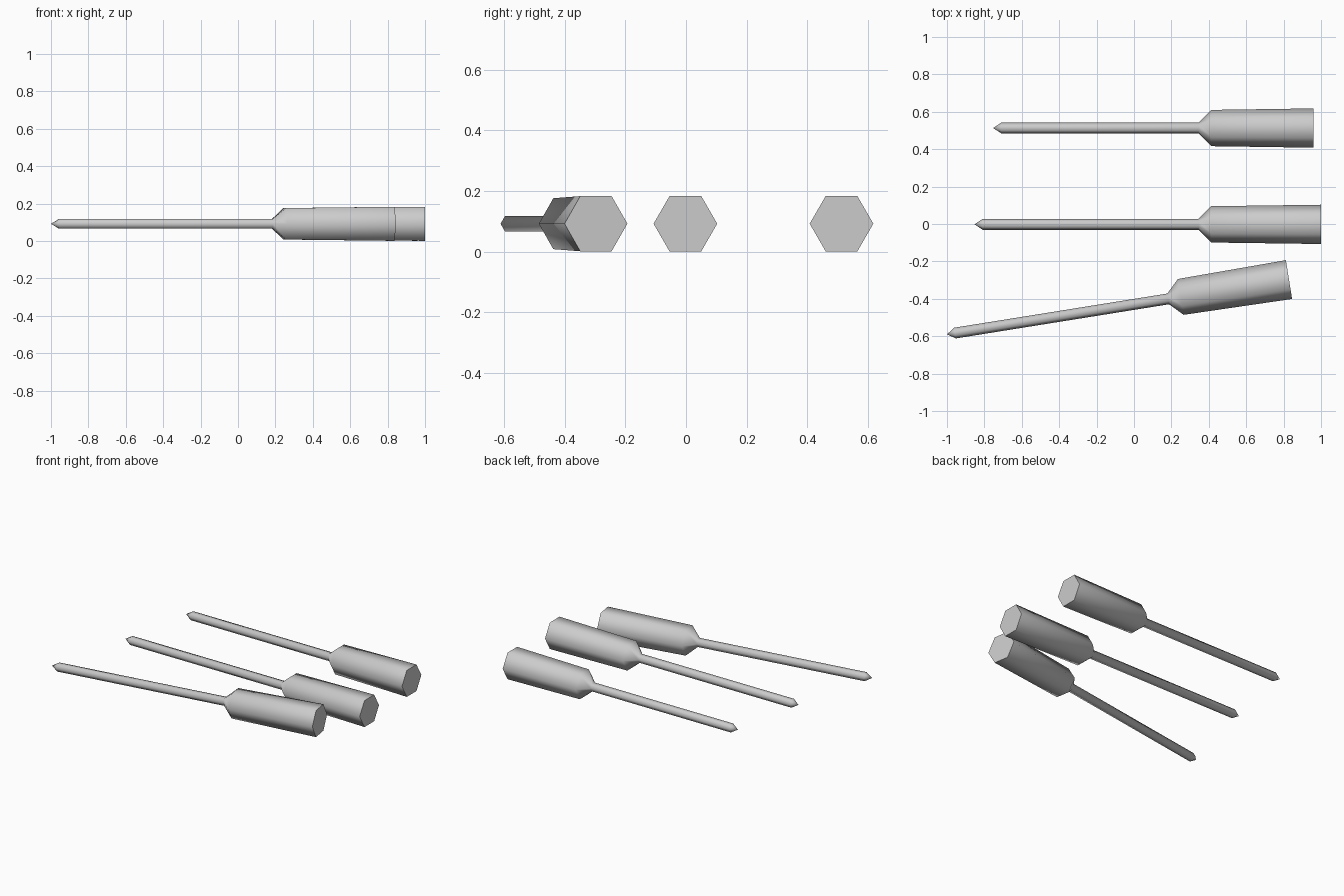
import bpy
import bmesh
import math
from mathutils import Vector

cube = bpy.data.objects.get("Cube")
if cube:
    bpy.data.objects.remove(cube, do_unlink=True)

SIDES = 6
SHAFT_R, NECK_R, END_R = 0.029, 0.097, 0.105
AXIS_Z = 0.092

metal = bpy.data.materials.new("plain_grey")
metal.use_nodes = True
grey = (0.6, 0.6, 0.6, 1)
metal.diffuse_color = grey
metal.node_tree.nodes["Principled BSDF"].inputs["Base Color"].default_value = grey


def make_tool(name, tip, turn, shaft_end, length):
    """Six-sided tool lying along +x from its tip, turned about z."""
    bm = bmesh.new()
    # pointed tip, thin shaft, flared neck, slightly tapering handle
    profile = [(0.044, SHAFT_R), (shaft_end, SHAFT_R),
               (shaft_end + 0.068, NECK_R), (length, END_R)]
    rings = []
    for x, r in profile:
        angles = [math.tau * i / SIDES for i in range(SIDES)]
        rings.append([bm.verts.new((x, r * math.cos(a), r * math.sin(a)))
                      for a in angles])
    apex = bm.verts.new(Vector())
    for i in range(SIDES):
        j = (i + 1) % SIDES
        bm.faces.new((apex, rings[0][j], rings[0][i]))
        for a, b in zip(rings, rings[1:]):
            bm.faces.new((a[i], a[j], b[j], b[i]))
    bm.faces.new(rings[-1])
    bmesh.ops.recalc_face_normals(bm, faces=bm.faces)
    mesh = bpy.data.meshes.new(name)
    bm.to_mesh(mesh)
    bm.free()
    mesh.materials.append(metal)

    obj = bpy.data.objects.new(name, mesh)
    bpy.context.collection.objects.link(obj)
    obj.location = (tip[0], tip[1], AXIS_Z)
    obj.rotation_euler.z = math.radians(turn)

    # smooth around the body, crisp edge at the flat handle end
    bpy.ops.object.select_all(action="DESELECT")
    obj.select_set(True)
    bpy.context.view_layer.objects.active = obj
    bpy.ops.object.shade_smooth_by_angle(angle=math.radians(70))


make_tool("back_screwdriver", (-0.753, 0.513), 0, 1.098, 1.713)
make_tool("middle_screwdriver", (-0.853, -0.002), 0, 1.198, 1.852)
make_tool("front_screwdriver", (-1.0, -0.59), 9.1, 1.198, 1.852)
